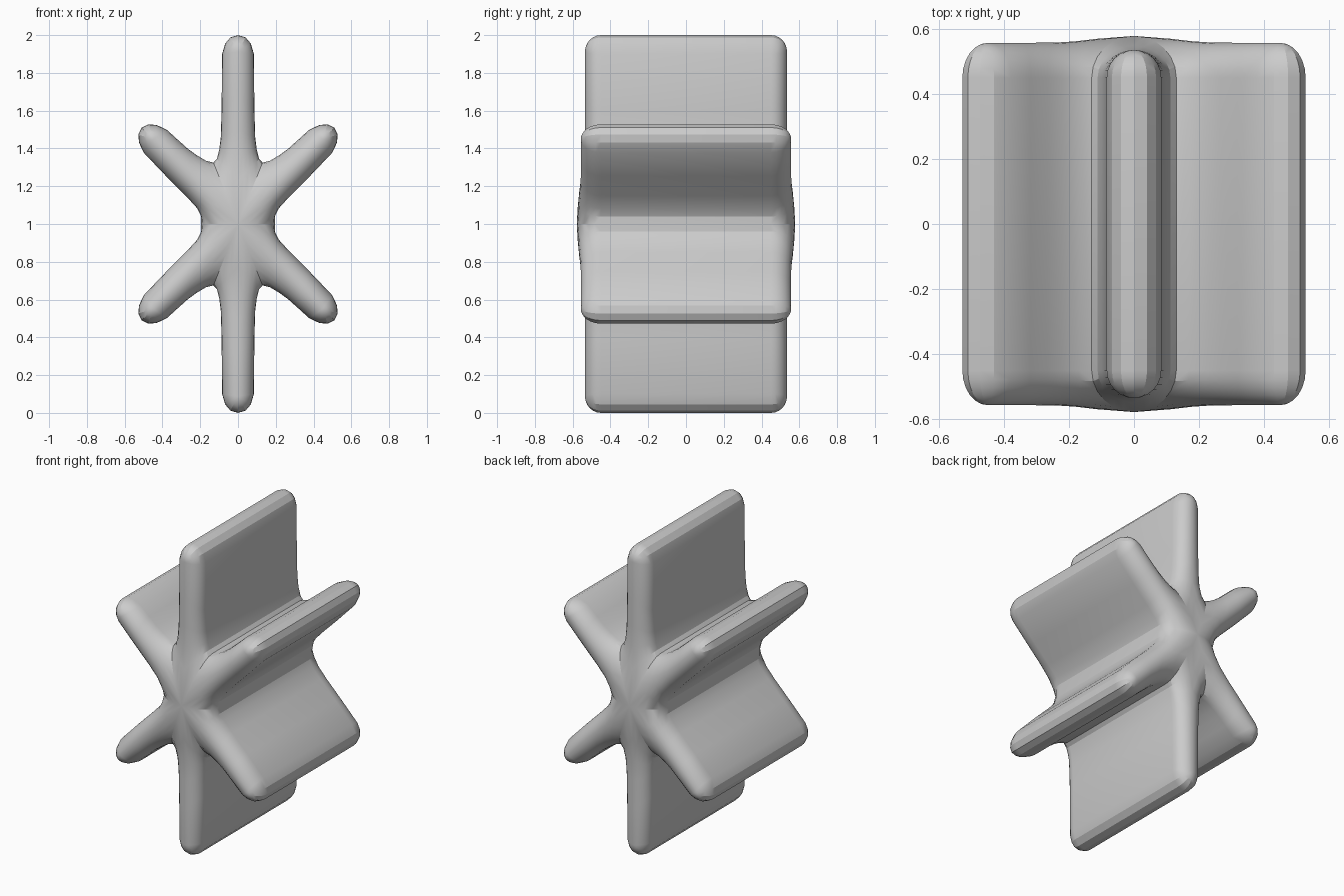
import bpy
import bmesh
from math import sin, cos, radians, pi
from mathutils import Vector

if "Cube" in bpy.data.objects:
    bpy.data.objects.remove(bpy.data.objects["Cube"])

grey = bpy.data.materials.new("plain grey")
grey.use_nodes = True
grey.diffuse_color = (0.6, 0.6, 0.6, 1)
grey.node_tree.nodes["Principled BSDF"].inputs["Base Color"].default_value = grey.diffuse_color

WALL = 0.45            # where the rounded ends start
STEPS = 6              # rings in each rounded end
RIDGE = [0, .25, .4, .55, .75, 1, 1, 1, 1]

# Half outlines of the fins: distance along the fin, half width
UPRIGHT = [(.325, .13), (.345, .112), (.39, .1), (.46, .091), (.6, .087),
           (.9, .084), (.955, .068), (.988, .04), (1, 0)]
SLANT_OUTER = [(.322, .138), (.357, .117), (.417, .102), (.47, .094), (.54, .09),
               (.62, .086), (.675, .066), (.708, .038), (.722, 0)]
SLANT_INNER = [(.138, .138), (.166, .11), (.21, .094), (.3, .09), (.45, .09),
               (.62, .086), (.675, .066), (.708, .038), (.722, 0)]

bm = bmesh.new()


def end_depth(r, tip_depth):
    """Half depth of the ridge, swelling towards the hub."""
    k = min(r / 0.36, 1)
    return tip_depth + (0.578 - tip_depth) * (1 - k * k * (3 - 2 * k))


def half_fin(outline, angle, side, tip_depth):
    along = Vector((cos(radians(angle)), 0, sin(radians(angle))))
    across = Vector((-along.z, 0, along.x)) * side
    ridge_end = outline[-1][0] - 0.088
    columns = []
    for (s, w), f in zip(outline, RIDGE):
        edge = along * s + across * w
        ridge = along * ridge_end * f
        rise = end_depth(ridge_end * f, tip_depth) - WALL
        front = []
        for j in range(STEPS + 1):
            a = pi / 2 * j / STEPS
            p = ridge.lerp(edge, sin(a))
            front.append(p + Vector((0, -WALL - rise * cos(a), 1)))
        back = [Vector((p.x, -p.y, p.z)) for p in reversed(front)]
        columns.append([bm.verts.new(p) for p in front + back])
    for a, b in zip(columns, columns[1:]):
        for j in range(len(a) - 1):
            bm.faces.new((a[j], a[j + 1], b[j + 1], b[j]))


# Six fins around the hub
for angle in (90, 270):
    for side in (1, -1):
        half_fin(UPRIGHT, angle, side, 0.535)
for angle, outer in ((45, 1), (135, -1), (225, 1), (315, -1)):
    half_fin(SLANT_OUTER, angle, outer, 0.557)
    half_fin(SLANT_INNER, angle, -outer, 0.557)

bmesh.ops.remove_doubles(bm, verts=bm.verts, dist=0.002)
bmesh.ops.recalc_face_normals(bm, faces=bm.faces)

mesh = bpy.data.meshes.new("six_fin_star")
bm.to_mesh(mesh)
bm.free()
mesh.materials.append(grey)
star = bpy.data.objects.new("six_fin_star", mesh)
bpy.context.collection.objects.link(star)

# Soft shading over the rounded surfaces
bpy.context.view_layer.objects.active = star
star.select_set(True)
bpy.ops.object.shade_smooth_by_angle(angle=radians(20))
